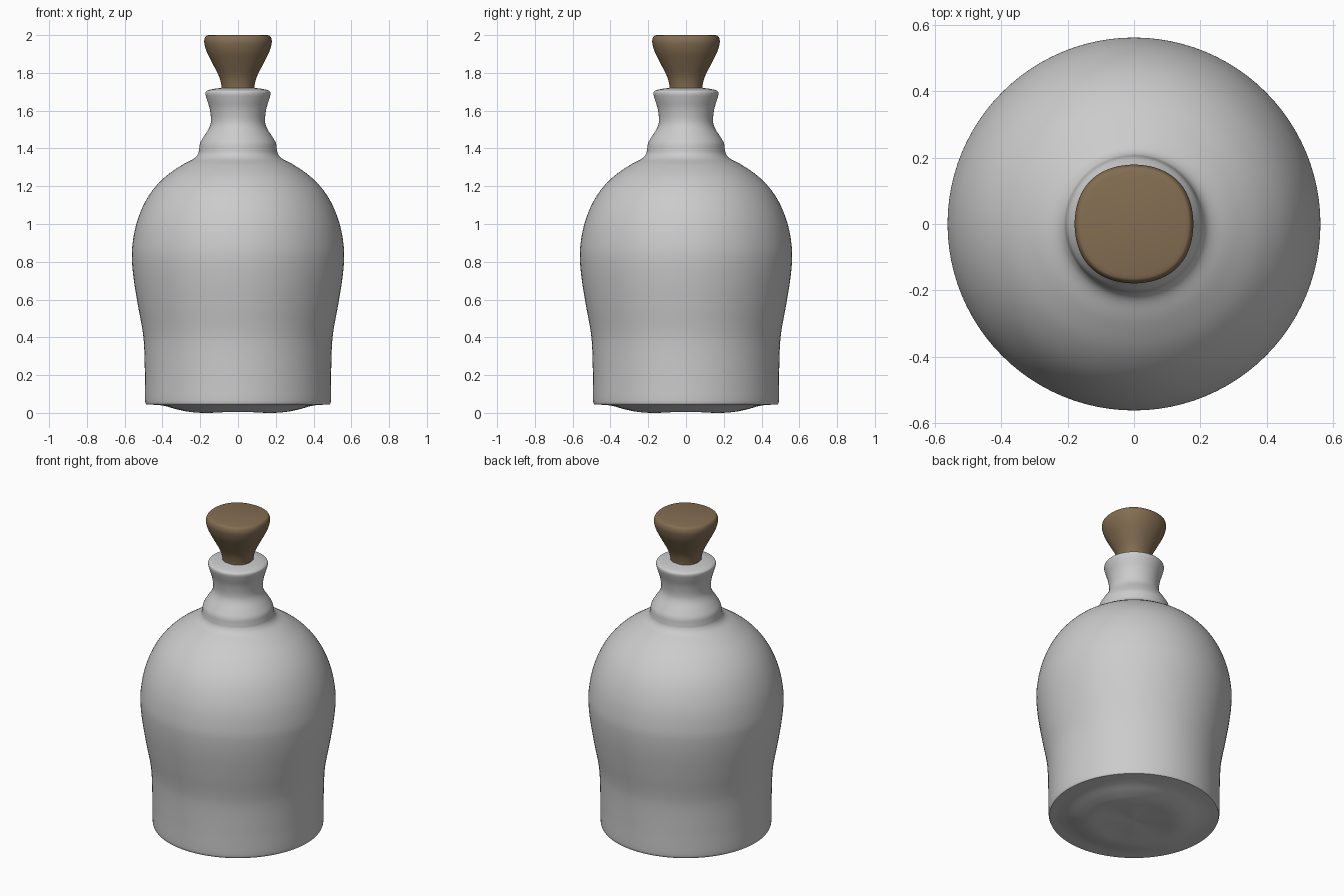
import bpy, bmesh, math
from mathutils import Vector

if "Cube" in bpy.data.objects:
    bpy.data.objects.remove(bpy.data.objects["Cube"])

SEG = 96


def smooth_path(pts, steps=5):
    """Catmull-Rom curve through (radius, z) points."""
    p = [Vector(q) for q in pts]
    p = [2 * p[0] - p[1]] + p + [2 * p[-1] - p[-2]]
    out = []
    for i in range(1, len(p) - 2):
        a, b, c, d = p[i - 1:i + 3]
        for s in range(steps):
            t = s / steps
            out.append(0.5 * (2 * b + (c - a) * t + (2 * a - 5 * b + 4 * c - d) * t * t
                              + (3 * b - a - 3 * c + d) * t ** 3))
    return out + [p[-2]]


def lathe(name, profile, square=0.0, dip=0.0):
    """Revolve a profile (bottom to top); square bulges the diagonals, dip lowers them underneath."""
    bm = bmesh.new()
    rings = []
    for r, z in profile:
        if r < 1e-4:
            rings.append([bm.verts.new((0, 0, z))])
            continue
        ring = []
        for k in range(SEG):
            a = 2 * math.pi * k / SEG
            w = (1 - math.cos(4 * a)) / 2
            rr = r * (1 + square * w)
            zz = z - dip * w * math.sin(math.pi * r / 0.49) if z < 0.042 else z
            ring.append(bm.verts.new((rr * math.cos(a), rr * math.sin(a), zz)))
        rings.append(ring)
    for lo, hi in zip(rings, rings[1:]):
        for k in range(SEG):
            j = (k + 1) % SEG
            if len(lo) == 1:
                bm.faces.new((lo[0], hi[j], hi[k]))
            elif len(hi) == 1:
                bm.faces.new((lo[k], lo[j], hi[0]))
            else:
                bm.faces.new((lo[k], lo[j], hi[j], hi[k]))
    bmesh.ops.recalc_face_normals(bm, faces=bm.faces)
    me = bpy.data.meshes.new(name)
    bm.to_mesh(me)
    bm.free()
    ob = bpy.data.objects.new(name, me)
    bpy.context.collection.objects.link(ob)
    bpy.ops.object.select_all(action='DESELECT')
    ob.select_set(True)
    bpy.context.view_layer.objects.active = ob
    bpy.ops.object.shade_smooth_by_angle(angle=math.radians(45))
    return ob


# Bottle: wavy underside, waisted body, collar and flared lip
underside = smooth_path([(0, .015), (.15, .011), (.25, .006), (.32, .018),
                         (.40, .039), (.487, .045)])
wall = smooth_path([(.487, .045), (.492, .07), (.493, .2), (.497, .35), (.506, .44),
                    (.53, .57), (.551, .7), (.561, .8), (.56, .88), (.541, .99),
                    (.505, 1.09), (.455, 1.175), (.385, 1.25), (.30, 1.31),
                    (.235, 1.345), (.212, 1.37), (.206, 1.395), (.2, 1.43), (.18, 1.465),
                    (.152, 1.51), (.143, 1.55), (.15, 1.61), (.165, 1.66), (.172, 1.69),
                    (.165, 1.705), (.135, 1.714), (.09, 1.72), (.05, 1.72), (0, 1.72)])
lathe("bottle", underside + wall[1:], dip=0.006)

# Flared cork stopper
side = smooth_path([(.086, 1.70), (.088, 1.735), (.102, 1.785), (.135, 1.85),
                    (.165, 1.91), (.178, 1.955), (.177, 1.98), (.169, 1.995), (.155, 2.0)])
stopper = lathe("stopper", [(0, 1.70)] + side + [(0, 2.0)], square=0.035)
cork = bpy.data.materials.new("cork")
cork.diffuse_color = (0.23, 0.155, 0.085, 1)
cork.use_nodes = True
cork.node_tree.nodes["Principled BSDF"].inputs["Base Color"].default_value = cork.diffuse_color
stopper.data.materials.append(cork)
